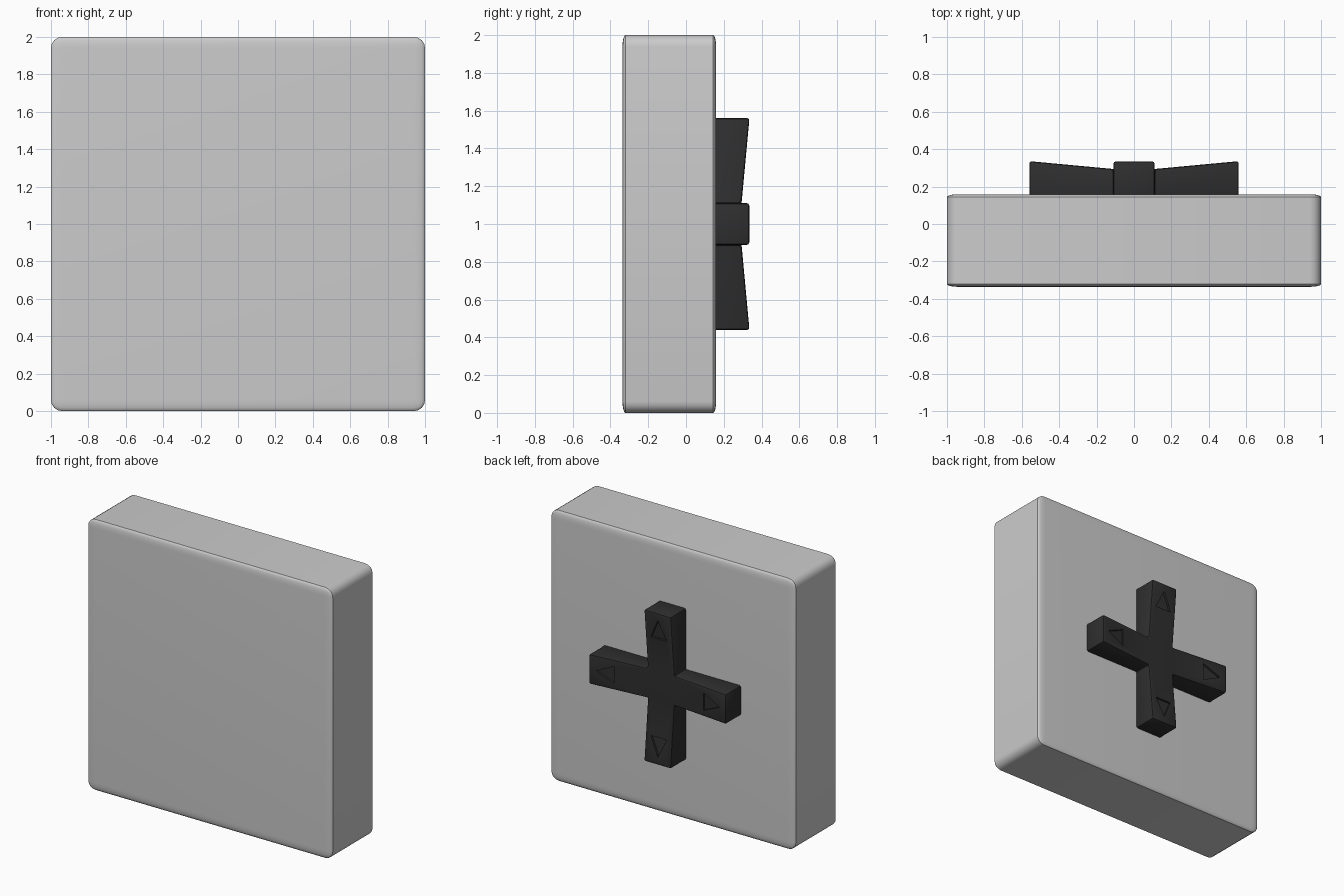
import bpy, bmesh, math
from mathutils import Matrix

if "Cube" in bpy.data.objects:
    bpy.data.objects.remove(bpy.data.objects["Cube"])

W, L = 0.11, 0.56            # arm half width and reach of the directional pad
BASE, LOW, TIP = 0.14, 0.293, 0.336
CZ = 1.0                     # height of the pad centre


def surface(r):
    """Depth of the dished pad face at distance r from the centre."""
    return LOW + (TIP - LOW) * max(0, r - W) / (L - W)


def make_object(name, bm):
    bmesh.ops.recalc_face_normals(bm, faces=bm.faces)
    me = bpy.data.meshes.new(name)
    bm.to_mesh(me)
    bm.free()
    ob = bpy.data.objects.new(name, me)
    bpy.context.collection.objects.link(ob)
    return ob


def activate(ob):
    bpy.ops.object.select_all(action='DESELECT')
    ob.select_set(True)
    bpy.context.view_layer.objects.active = ob


def smooth(ob, angle=30):
    activate(ob)
    bpy.ops.object.shade_smooth_by_angle(angle=math.radians(angle))


def apply(ob, mod):
    activate(ob)
    bpy.ops.object.modifier_apply(modifier=mod.name)


# Square body: rounded cube flattened in depth, so its rounding is flattened too
bm = bmesh.new()
bmesh.ops.create_cube(bm, size=2)
bmesh.ops.bevel(bm, geom=bm.edges[:], offset=0.06, segments=4, profile=0.5,
                affect='EDGES', clamp_overlap=True)
bmesh.ops.scale(bm, vec=(1, 0.2475, 1), verts=bm.verts)
bmesh.ops.translate(bm, vec=(0, -0.0885, CZ), verts=bm.verts)
smooth(make_object("body", bm))

# Directional pad: centre square plus four arms rising to their tips
bm = bmesh.new()
quads = [[(-W, -W), (W, -W), (W, W), (-W, W)]]
for k in range(4):
    c, s = (1, 0, -1, 0)[k], (0, 1, 0, -1)[k]
    quads.append([(x * c - z * s, x * s + z * c)
                  for x, z in ((-W, W), (W, W), (W, L), (-W, L))])
for q in quads:
    for top in (True, False):
        bm.faces.new([bm.verts.new((x, surface(max(abs(x), abs(z))) if top else BASE, z + CZ))
                      for x, z in q])
bmesh.ops.remove_doubles(bm, verts=bm.verts, dist=1e-4)
# side walls join the open borders of the top and bottom sheets
bmesh.ops.bridge_loops(bm, edges=[e for e in bm.edges if e.is_boundary])
pad = make_object("directional_pad", bm)
bev = pad.modifiers.new("rounding", 'BEVEL')
bev.width, bev.segments = 0.012, 2
bev.limit_method, bev.angle_limit = 'ANGLE', math.radians(30)
apply(pad, bev)

# Arrow recesses: triangular cutters with floors parallel to the sloped face
bm = bmesh.new()
for k in range(4):
    tri = ((-0.065, 0.365), (0.065, 0.365), (0, 0.505))
    floor = [bm.verts.new((x, surface(z) - 0.015, z)) for x, z in tri]
    roof = [bm.verts.new((x, 0.4, z)) for x, z in tri]
    bm.faces.new(floor)
    bm.faces.new(roof)
    for i in range(3):
        j = (i + 1) % 3
        bm.faces.new((floor[i], floor[j], roof[j], roof[i]))
    rot = Matrix.Rotation(k * math.pi / 2, 4, 'Y')
    bmesh.ops.transform(bm, matrix=rot, verts=floor + roof)
bmesh.ops.translate(bm, vec=(0, 0, CZ), verts=bm.verts)
cutter = make_object("arrow_cutter", bm)
cutter.hide_render = True
cut = pad.modifiers.new("arrows", 'BOOLEAN')
cut.operation, cut.solver, cut.object = 'DIFFERENCE', 'EXACT', cutter
apply(pad, cut)
bpy.data.objects.remove(cutter, do_unlink=True)

black = bpy.data.materials.new("black_plastic")
black.diffuse_color = (0.028, 0.028, 0.028, 1)
black.use_nodes = True
black.node_tree.nodes["Principled BSDF"].inputs["Base Color"].default_value = black.diffuse_color
pad.data.materials.clear()
pad.data.materials.append(black)
smooth(pad)
